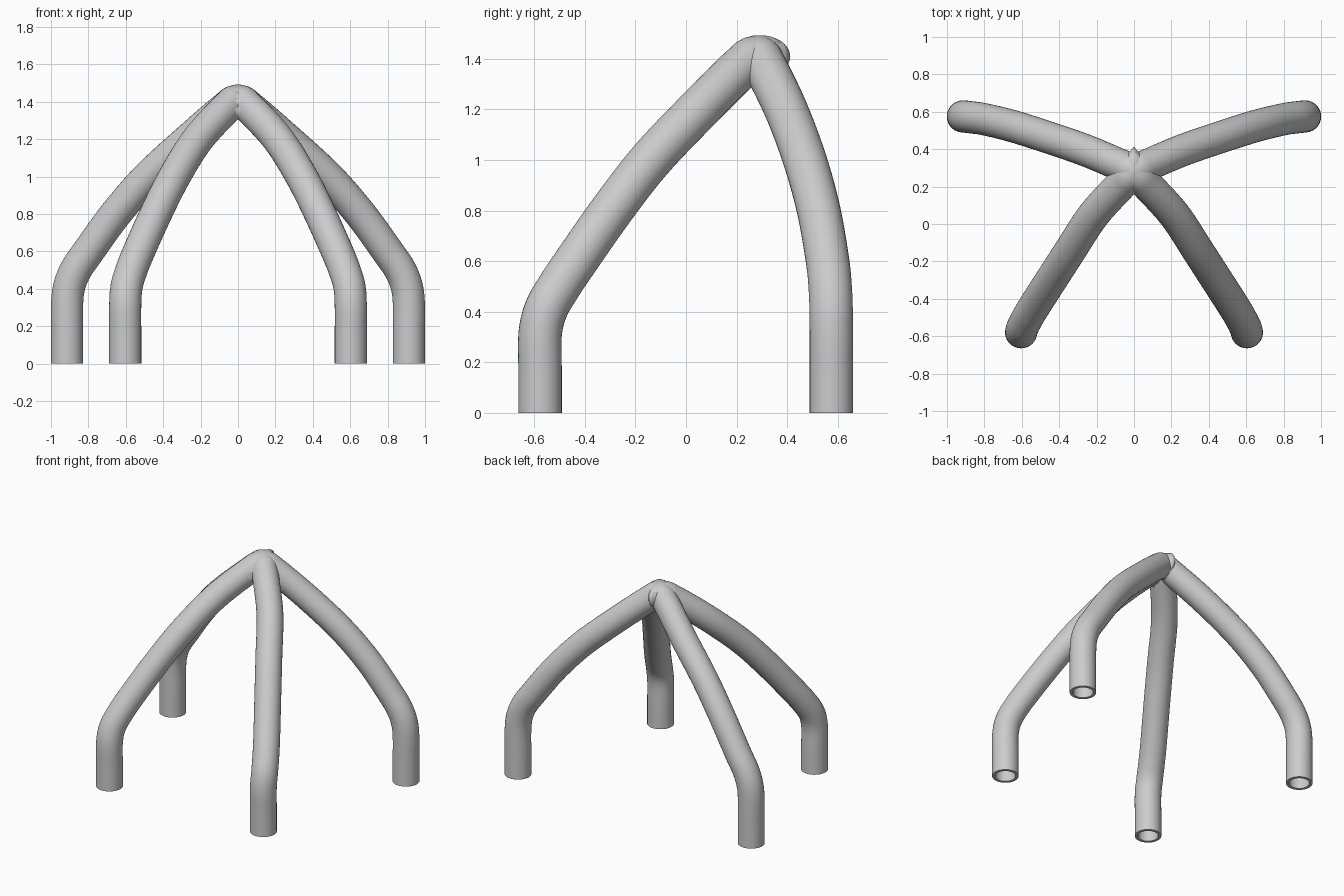
import bpy, bmesh, math
from mathutils import Vector

if "Cube" in bpy.data.objects:
    bpy.data.objects.remove(bpy.data.objects["Cube"])

OUTER, INNER, SIDES, STEPS = 0.086, 0.066, 32, 6

steel = bpy.data.materials.new("light_grey")
steel.diffuse_color = (0.6, 0.6, 0.6, 1)
steel.use_nodes = True
steel.node_tree.nodes["Principled BSDF"].inputs["Base Color"].default_value = steel.diffuse_color


def smooth_path(points):
    """Catmull-Rom curve through the control points."""
    p = [Vector(v) for v in points]
    p = [2 * p[0] - p[1]] + p + [2 * p[-1] - p[-2]]
    out = []
    for a, b, c, d in zip(p, p[1:], p[2:], p[3:]):
        for s in range(STEPS):
            t = s / STEPS
            out.append(0.5 * (2 * b + (c - a) * t + (2 * a - 5 * b + 4 * c - d) * t * t
                              + (3 * b - a - 3 * c + d) * t ** 3))
    return out + [p[-2]]


def arch(name, points):
    """Hollow tube swept up one leg, mitred at x = 0 and mirrored."""
    path = smooth_path(points)
    lean = path[-1] - path[0]
    across = Vector((-lean.y, lean.x, 0)).normalized()
    bm = bmesh.new()

    def rings(radius):
        result = []
        for i, c in enumerate(path):
            t = (path[min(i + 1, len(path) - 1)] - path[max(i - 1, 0)]).normalized()
            side = (across - t * across.dot(t)).normalized()
            up = t.cross(side)
            angles = [2 * math.pi * k / SIDES for k in range(SIDES)]
            result.append([bm.verts.new(c + radius * (math.cos(a) * side + math.sin(a) * up))
                           for a in angles])
        return result

    # inner wall down to the foot, rim, then outer wall back up
    loops = rings(INNER)[::-1] + rings(OUTER)
    for a, b in zip(loops, loops[1:]):
        for k in range(SIDES):
            n = (k + 1) % SIDES
            bm.faces.new((a[k], a[n], b[n], b[k]))
    bmesh.ops.bisect_plane(bm, geom=bm.verts[:] + bm.edges[:] + bm.faces[:], dist=1e-5,
                           plane_co=(0, 0, 0), plane_no=(-1, 0, 0), clear_outer=True)
    mesh = bpy.data.meshes.new(name)
    bm.to_mesh(mesh)
    bm.free()
    mesh.materials.append(steel)
    obj = bpy.data.objects.new(name, mesh)
    bpy.context.collection.objects.link(obj)
    obj.modifiers.new("mirror", 'MIRROR').merge_threshold = 0.0005
    bpy.ops.object.select_all(action='DESELECT')
    obj.select_set(True)
    bpy.context.view_layer.objects.active = obj
    bpy.ops.object.shade_smooth_by_angle(angle=math.radians(40))


# front pair of legs
arch("front_arch", [
    (0.603, -0.577, 0), (0.603, -0.577, 0.16), (0.603, -0.577, 0.31), (0.596, -0.553, 0.41),
    (0.57, -0.502, 0.5), (0.53, -0.435, 0.6), (0.44, -0.295, 0.8), (0.34, -0.14, 1.0),
    (0.215, 0.05, 1.2), (0.06, 0.22, 1.368), (0, 0.285, 1.407), (-0.16, 0.46, 1.407)])

# back pair of legs, spread wider
arch("back_arch", [
    (0.914, 0.575, 0), (0.914, 0.575, 0.16), (0.914, 0.575, 0.31), (0.903, 0.574, 0.41),
    (0.868, 0.57, 0.5), (0.8, 0.56, 0.6), (0.655, 0.525, 0.8), (0.48, 0.47, 1.0),
    (0.262, 0.395, 1.2), (0.065, 0.312, 1.37), (0, 0.285, 1.407), (-0.16, 0.225, 1.407)])
